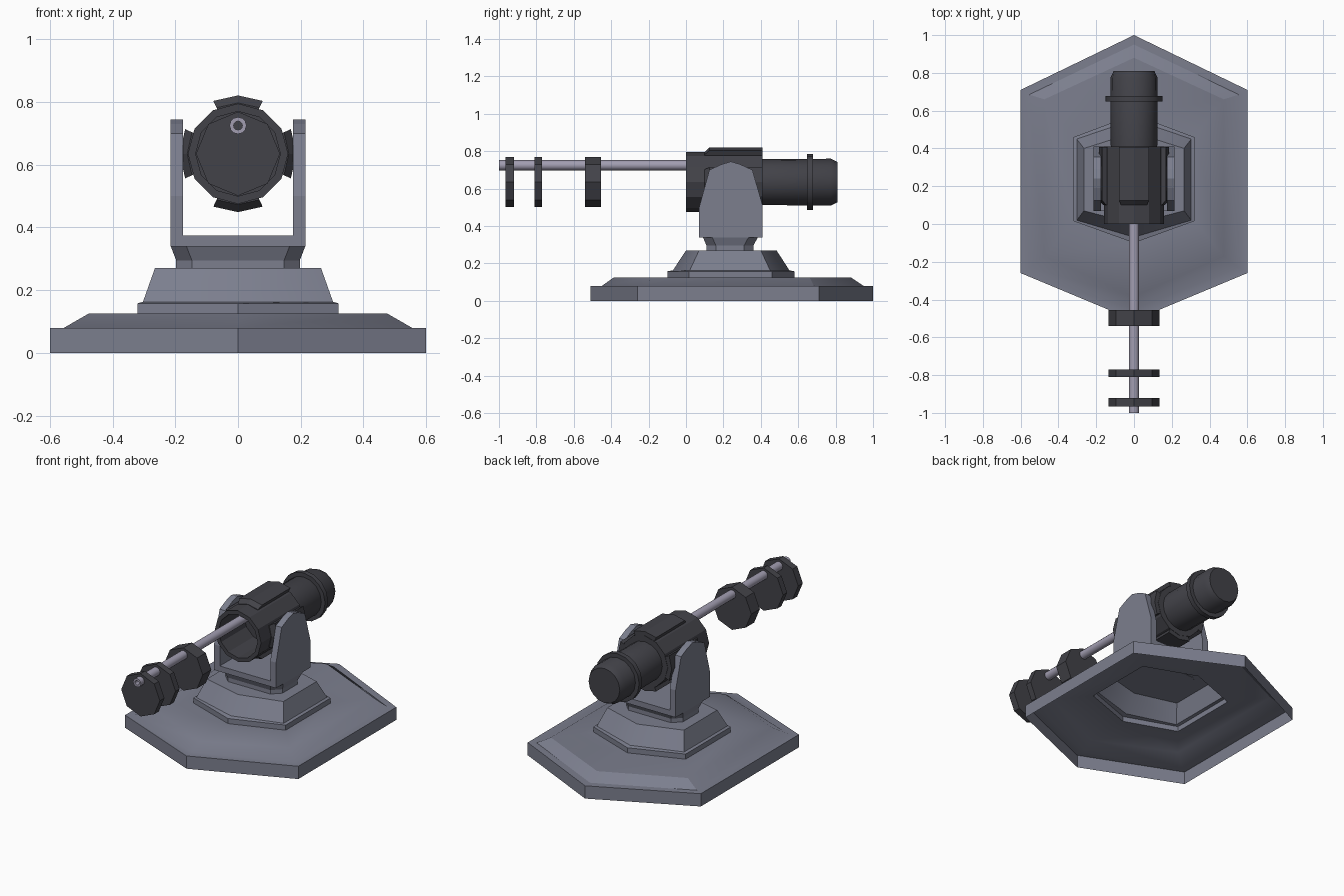
import bpy, bmesh, math

if "Cube" in bpy.data.objects:
    bpy.data.objects.remove(bpy.data.objects["Cube"])

def material(name, rgb):
    m = bpy.data.materials.new(name)
    m.diffuse_color = (*rgb, 1)
    m.use_nodes = True
    m.node_tree.nodes["Principled BSDF"].inputs["Base Color"].default_value = m.diffuse_color
    return m

GREY = material("blue_grey_metal", (0.20, 0.21, 0.27))
DARK = material("dark_metal", (0.055, 0.055, 0.066))
PALE = material("pale_steel", (0.36, 0.34, 0.44))


def loft(name, rings, mat, cap_start=True, cap_end=True, closed=False,
         smooth=None, fix_normals=True):
    """Skin a list of equally long point rings."""
    bm = bmesh.new()
    vs = [[bm.verts.new(p) for p in r] for r in rings]
    n = len(vs[0])
    pairs = list(zip(vs, vs[1:])) + ([(vs[-1], vs[0])] if closed else [])
    for a, b in pairs:
        for i in range(n):
            j = (i + 1) % n
            bm.faces.new((a[i], a[j], b[j], b[i]))
    if cap_start and not closed:
        bm.faces.new(vs[0][::-1])
    if cap_end and not closed:
        bm.faces.new(vs[-1])
    if fix_normals:
        bmesh.ops.recalc_face_normals(bm, faces=bm.faces)
    me = bpy.data.meshes.new(name)
    bm.to_mesh(me)
    bm.free()
    ob = bpy.data.objects.new(name, me)
    bpy.context.collection.objects.link(ob)
    me.materials.append(mat)
    if smooth:
        bpy.ops.object.select_all(action='DESELECT')
        ob.select_set(True)
        bpy.context.view_layer.objects.active = ob
        bpy.ops.object.shade_smooth_by_angle(angle=math.radians(smooth))
    return ob


def hexagon(w, y0, y1, y2, y3, z):
    """Stretched hexagon, counter-clockwise from its front point."""
    return [(0, y0, z), (w, y1, z), (w, y2, z), (0, y3, z), (-w, y2, z), (-w, y1, z)]


def chamfered(w, y0, y1, c, z):
    return [(-w + c, y0, z), (w - c, y0, z), (w, y0 + c, z), (w, y1 - c, z),
            (w - c, y1, z), (-w + c, y1, z), (-w, y1 - c, z), (-w, y0 + c, z)]


def circle(r, y, n, z=0.635):
    return [(r * math.sin(2 * math.pi * i / n), y, z + r * math.cos(2 * math.pi * i / n))
            for i in range(n)]


def tube(name, profile, n, mat, z=0.635, **kw):
    """Turned part along y from (radius, y) pairs."""
    return loft(name, [circle(r, y, n, z) for r, y in profile], mat, **kw)


# Hollow stepped base, open underneath
loft("base_shell", [
    hexagon(0.60, -0.51, -0.26, 0.71, 1.00, 0.0),
    hexagon(0.60, -0.51, -0.26, 0.71, 1.00, 0.08),
    hexagon(0.555, -0.45, -0.23, 0.685, 0.95, 0.08),
    hexagon(0.475, -0.385, -0.17, 0.66, 0.88, 0.126),
    hexagon(0.32, -0.10, 0.015, 0.46, 0.58, 0.126),
    hexagon(0.32, -0.10, 0.015, 0.46, 0.58, 0.158),
    hexagon(0.303, -0.07, 0.02, 0.45, 0.553, 0.163),
    hexagon(0.265, 0.0, 0.07, 0.40, 0.484, 0.27),
], GREY, cap_start=False, smooth=33, fix_normals=False)

# Swivel neck
loft("swivel_neck", [
    chamfered(0.197, 0.11, 0.36, 0.05, 0.268),
    chamfered(0.197, 0.11, 0.36, 0.05, 0.295),
    chamfered(0.215, 0.09, 0.385, 0.05, 0.341),
], GREY)

# Yoke: floor plate and two upright cheeks
floor = [(0.07, 0.34), (0.41, 0.34), (0.41, 0.375), (0.07, 0.375)]
loft("yoke_floor", [[(x, y, z) for y, z in floor] for x in (-0.176, 0.176)], GREY)
cheek = [(0.07, 0.34), (0.41, 0.34), (0.41, 0.51), (0.355, 0.70), (0.29, 0.73),
         (0.24, 0.745), (0.19, 0.73), (0.125, 0.70), (0.07, 0.50)]
for side, s in (("left", -1), ("right", 1)):
    loft("yoke_cheek_" + side,
         [[(s * x, y, z) for y, z in cheek] for x in (0.175, 0.215)], GREY)

# Main housing with an open front bore
tube("housing", [(0.135, 0.25), (0.135, 0.0), (0.16, 0.0), (0.16, 0.41)], 12, DARK)

# Four raised pads around the housing
for k, where in enumerate(("top", "right", "bottom", "left")):
    angles = [math.radians(90 * k + d) for d in (-25, 0, 25)]

    def pad_ring(outer, y):
        pts = [(outer, a) for a in angles] + [(0.145, a) for a in angles[::-1]]
        return [(r * math.sin(a), y, 0.635 + r * math.cos(a)) for r, a in pts]

    loft("housing_pad_" + where,
         [pad_ring(0.162, 0.10), pad_ring(0.186, 0.125), pad_ring(0.186, 0.408)], DARK)

# Rear motor drum and its collar
tube("rear_drum", [(0.123, 0.40), (0.125, 0.775), (0.108, 0.81)], 16, DARK, smooth=30)
tube("rear_collar", [(0.12, 0.648), (0.15, 0.648), (0.15, 0.678), (0.12, 0.678)],
     16, DARK, closed=True, smooth=30)

# Hollow barrel rod set above the axis
tube("barrel_rod", [(0.014, -1.0), (0.027, -1.0), (0.027, 0.25), (0.014, 0.25)],
     12, PALE, z=0.725, closed=True, smooth=35)

# Octagonal barrel discs
for i, (y0, y1) in enumerate(((-0.965, -0.92), (-0.81, -0.77), (-0.54, -0.455))):
    tube("barrel_disc_%d" % (i + 1), [(0.134, y0), (0.134, y1)], 8, DARK)
